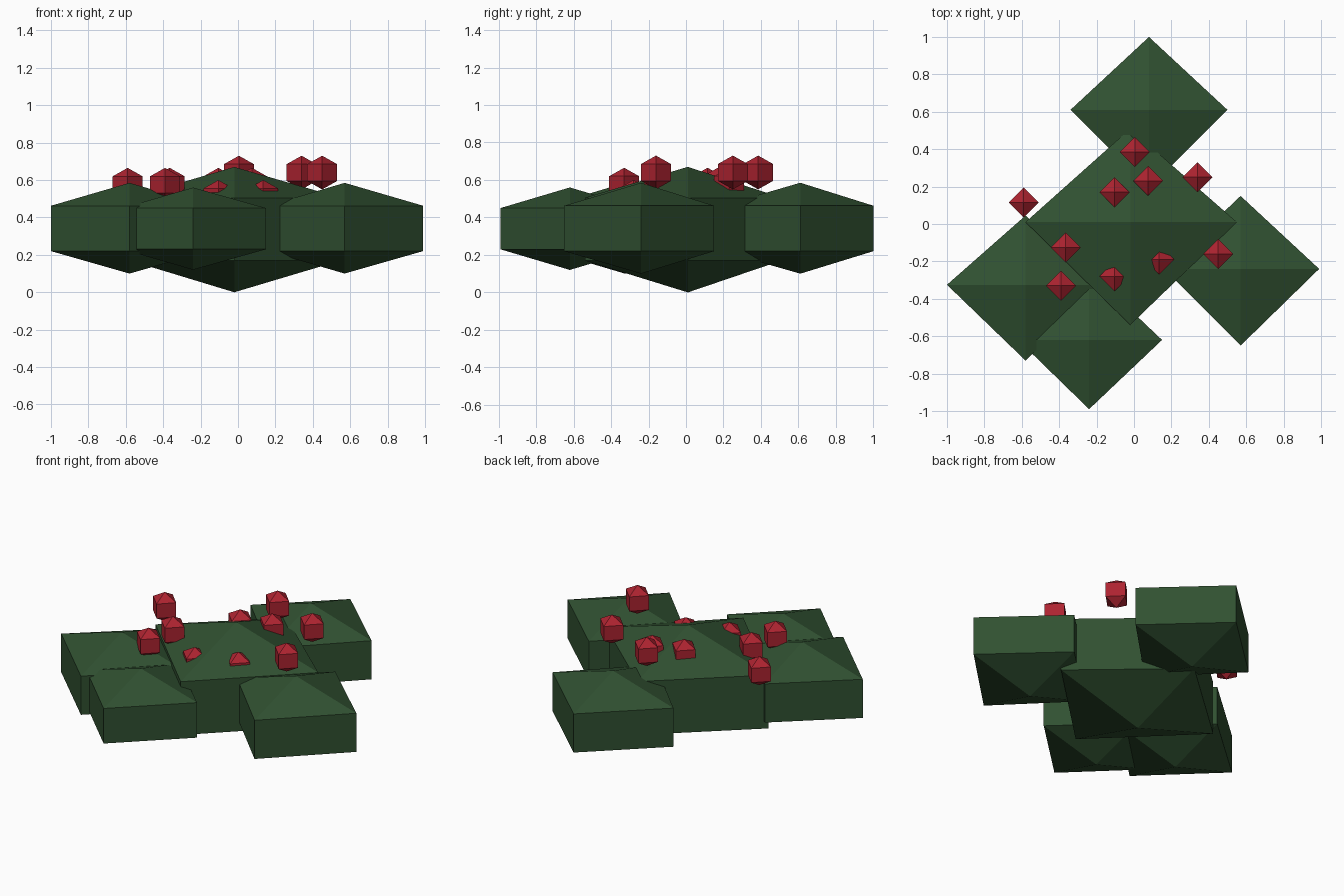
import bpy, bmesh

if "Cube" in bpy.data.objects:
    bpy.data.objects.remove(bpy.data.objects["Cube"])


def material(name, color):
    m = bpy.data.materials.new(name)
    m.diffuse_color = (*color, 1)
    m.use_nodes = True
    m.node_tree.nodes["Principled BSDF"].inputs["Base Color"].default_value = m.diffuse_color
    return m


leaf_green = material("leaf green", (0.030, 0.082, 0.031))
berry_red = material("berry red", (0.42, 0.017, 0.030))


def faceted_ball(name, mat, center, left, right, front, back, bottom, top):
    """Four-sided, three-ring ball; each direction has its own reach."""
    bm = bmesh.new()
    bmesh.ops.create_uvsphere(bm, u_segments=4, v_segments=3, radius=1)
    k = 0.75 ** 0.5  # ring radius on the unit ball
    cx, cy, cz = center
    for v in bm.verts:
        x, y, z = v.co
        v.co = (cx + x / k * (right if x > 0 else left),
                cy + y / k * (back if y > 0 else front),
                cz + z * (top if z > 0 else bottom))
    mesh = bpy.data.meshes.new(name)
    bm.to_mesh(mesh)
    bm.free()
    mesh.materials.append(mat)
    obj = bpy.data.objects.new(name, mesh)
    bpy.context.collection.objects.link(obj)


# Foliage clumps: centre, then reach left, right, front, back, down, up
clumps = {
    "foliage_centre": ((-0.02, 0.01, 0.34), 0.56, 0.57, 0.55, 0.50, 0.34, 0.33),
    "foliage_right": ((0.57, -0.24, 0.34), 0.41, 0.42, 0.41, 0.39, 0.24, 0.245),
    "foliage_left": ((-0.58, -0.325, 0.34), 0.42, 0.42, 0.405, 0.37, 0.24, 0.245),
    "foliage_back": ((0.08, 0.61, 0.34), 0.42, 0.42, 0.42, 0.39, 0.24, 0.245),
    "foliage_front": ((-0.24, -0.62, 0.34), 0.38, 0.39, 0.37, 0.37, 0.22, 0.22),
}
for name, (center, *reach) in clumps.items():
    faceted_ball(name, leaf_green, center, *reach)

# Berries scattered over the top
berries = [
    (-0.59, 0.115, 0.575), (0.005, 0.385, 0.64), (0.075, 0.23, 0.575),
    (-0.105, 0.17, 0.575), (0.34, 0.25, 0.64), (-0.365, -0.125, 0.575),
    (0.45, -0.16, 0.64), (0.135, -0.19, 0.51), (-0.105, -0.28, 0.51),
    (-0.39, -0.33, 0.575),
]
for i, center in enumerate(berries, 1):
    faceted_ball(f"berry_{i}", berry_red, center, 0.08, 0.08, 0.08, 0.08, 0.09, 0.09)
